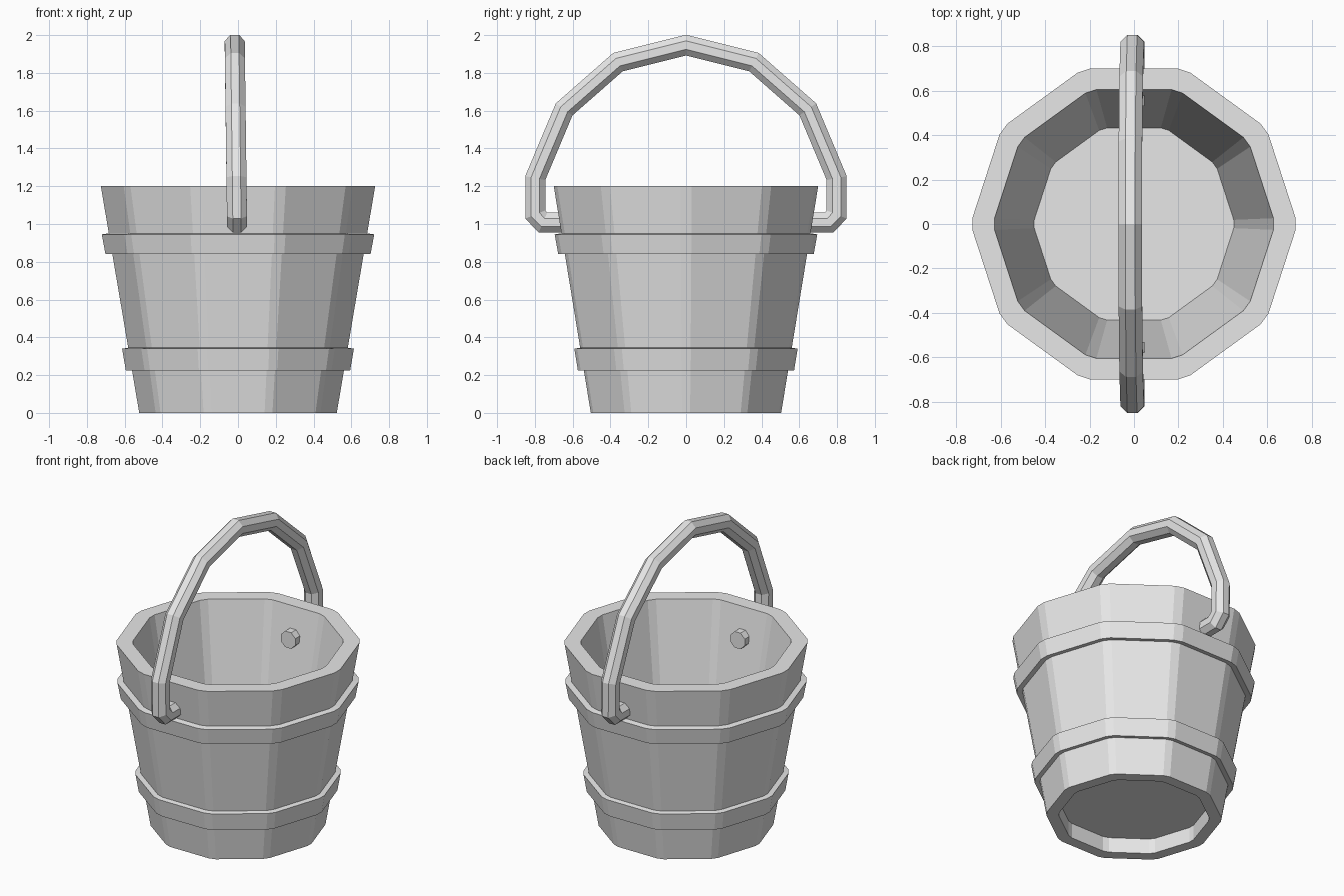
import bpy, bmesh, math
from mathutils import Vector

cube = bpy.data.objects.get("Cube")
if cube:
    bpy.data.objects.remove(cube, do_unlink=True)

GREY = (0.8, 0.8, 0.8, 1.0)
grey = bpy.data.materials.new("plain grey")
grey.use_nodes = True
grey.diffuse_color = GREY
grey.node_tree.nodes["Principled BSDF"].inputs["Base Color"].default_value = GREY

SIDES = 10
CHAMFER = 0.07  # share of each side cut off at a corner


def stave_ring(radius, z):
    """Ten-sided outline with narrow chamfered corners."""
    corners = [Vector((radius * math.cos(math.tau * i / SIDES),
                       radius * math.sin(math.tau * i / SIDES), z))
               for i in range(SIDES)]
    ring = []
    for i, corner in enumerate(corners):
        ring.append(corner.lerp(corners[i - 1], CHAMFER))
        ring.append(corner.lerp(corners[(i + 1) % SIDES], CHAMFER))
    return ring


def skin(name, rings, closed=False):
    """Join rings with quads; cap the ends or close into a loop."""
    bm = bmesh.new()
    loops = [[bm.verts.new(p) for p in ring] for ring in rings]
    pairs = list(zip(loops, loops[1:]))
    if closed:
        pairs.append((loops[-1], loops[0]))
    for a, b in pairs:
        for i in range(len(a)):
            j = (i + 1) % len(a)
            bm.faces.new((a[i], a[j], b[j], b[i]))
    if not closed:
        bm.faces.new(loops[0])
        bm.faces.new(loops[-1])
    bmesh.ops.recalc_face_normals(bm, faces=bm.faces)
    mesh = bpy.data.meshes.new(name)
    bm.to_mesh(mesh)
    bm.free()
    mesh.materials.append(grey)
    obj = bpy.data.objects.new(name, mesh)
    bpy.context.collection.objects.link(obj)
    return obj


# Tapered tub: recessed underside, outer wall, rim, inner wall, floor
tub = [(0.455, 0.10), (0.455, 0), (0.53, 0),
       (0.736, 1.2), (0.636, 1.2), (0.455, 0.15)]
skin("bucket_body", [stave_ring(r, z) for r, z in tub])

# Hoops around the staves
hoops = {
    "upper_hoop": [(0.711, 0.84), (0.731, 0.945), (0.68, 0.953), (0.66, 0.848)],
    "lower_hoop": [(0.602, 0.225), (0.622, 0.34), (0.57, 0.348), (0.55, 0.233)],
}
for name, profile in hoops.items():
    skin(name, [stave_ring(r, z) for r, z in profile], closed=True)

# Bail handle: one half path mirrored, its ends pegged through the walls
half = [(0.53, 1.008), (0.757, 1.008), (0.798, 1.05), (0.798, 1.243),
        (0.645, 1.607), (0.36, 1.857)]
path = half + [(0, 1.947)] + [(-y, z) for y, z in reversed(half)]
path = [Vector((-0.005 - 0.013 * (z - 1), y, z)) for y, z in path]
TUBE = 0.053 / math.cos(math.pi / 8)
across = Vector((1, 0, 0))
rings = []
for i, p in enumerate(path):
    before = (p - path[max(i - 1, 0)]).normalized()
    after = (path[min(i + 1, len(path) - 1)] - p).normalized()
    tangent = (before + after).normalized()
    side = tangent.cross(across).normalized()
    miter = 1 / max(tangent.dot(before), tangent.dot(after))
    rings.append([p + TUBE * (across * math.cos(a) + side * miter * math.sin(a))
                  for a in (math.tau * (k + 0.5) / 8 for k in range(8))])
skin("handle", rings)
